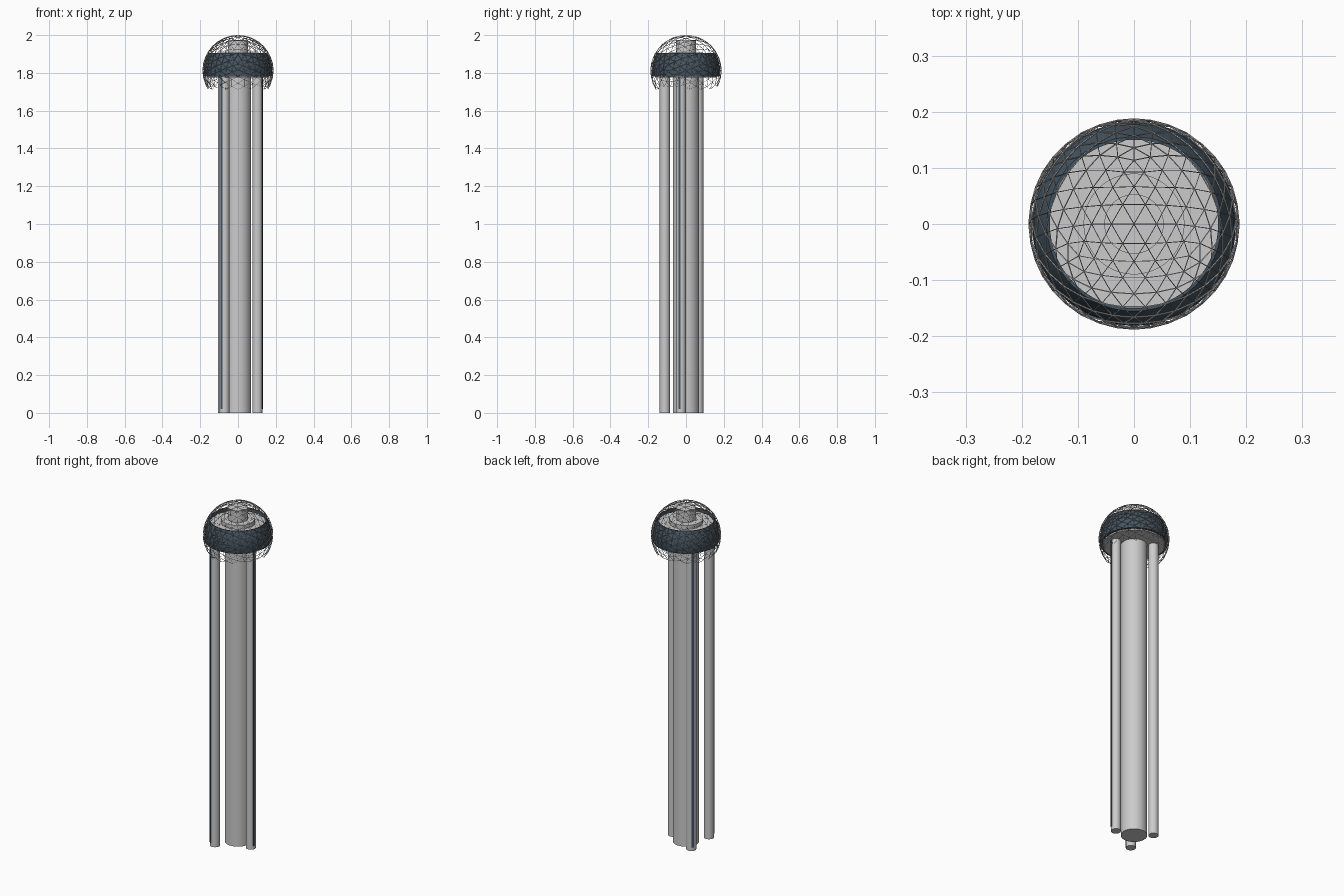
import bpy, bmesh
from math import sin, cos, pi, sqrt, atan2
from mathutils import Vector, Matrix

if "Cube" in bpy.data.objects:
    bpy.data.objects.remove(bpy.data.objects["Cube"])

SPHERE_R, CENTER_Z, CUT_Z = 0.187, 1.812, 1.71


def material(name, color):
    m = bpy.data.materials.new(name)
    m.diffuse_color = color
    m.use_nodes = True
    m.node_tree.nodes["Principled BSDF"].inputs["Base Color"].default_value = m.diffuse_color
    return m


glass = material("dark_glass", (0.06, 0.09, 0.12, 1))
white = material("white_roof", (1, 1, 1, 1))


def mesh_object(name, bm, mat=None, smooth=True):
    bmesh.ops.recalc_face_normals(bm, faces=bm.faces[:])
    me = bpy.data.meshes.new(name)
    bm.to_mesh(me)
    bm.free()
    ob = bpy.data.objects.new(name, me)
    bpy.context.collection.objects.link(ob)
    if mat:
        me.materials.append(mat)
    if smooth:
        bpy.context.view_layer.objects.active = ob
        ob.select_set(True)
        bpy.ops.object.shade_smooth_by_angle()
        ob.select_set(False)
    return ob


def cylinder(name, x, y, r, z0, z1, mat=None, n=48):
    bm = bmesh.new()
    bmesh.ops.create_cone(bm, cap_ends=True, segments=n, radius1=r, radius2=r, depth=z1 - z0,
                          matrix=Matrix.Translation((x, y, (z0 + z1) / 2)))
    return mesh_object(name, bm, mat)


def lathe_ring(name, profile, mat=None, n=64):
    """Revolve a closed (radius, z) profile around the tower axis."""
    bm = bmesh.new()
    rings = [[bm.verts.new((r * cos(2 * pi * i / n), r * sin(2 * pi * i / n), z)) for r, z in profile]
             for i in range(n)]
    k = len(profile)
    for i in range(n):
        a, b = rings[i], rings[(i + 1) % n]
        for j in range(k):
            bm.faces.new((a[j], b[j], b[(j + 1) % k], a[(j + 1) % k]))
    return mesh_object(name, bm, mat)


# Central shaft and three outer shafts, each with a dark glazed strip facing out
cylinder("central_shaft", 0, 0, 0.07, 0, 1.79)
for i, (x, y) in enumerate([(0.103, -0.027), (-0.072, -0.112), (-0.08, 0.065)]):
    cylinder(f"outer_shaft_{i + 1}", x, y, 0.027, 0, 1.79, n=32)
    d = Vector((x, y, 0)).normalized()
    bm = bmesh.new()
    bmesh.ops.create_cube(bm, size=1, matrix=Matrix.Translation(Vector((x, y, 0.9)) + d * 0.025)
                          @ Matrix.Rotation(atan2(y, x), 4, 'Z') @ Matrix.Diagonal((0.006, 0.012, 1.76, 1)))
    mesh_object(f"glazed_strip_{i + 1}", bm, glass, False)

# Observation decks, roof and top drum
cylinder("lower_deck", 0, 0, 0.165, 1.775, 1.79, n=64)
cylinder("roof_deck", 0, 0, 0.156, 1.86, 1.885, n=64)
cylinder("roof_disc", 0, 0, 0.09, 1.885, 1.908, white)
cylinder("top_drum", 0, 0, 0.053, 1.908, 1.975)

# Curved window band following the sphere
outer = [(sqrt(0.181 ** 2 - (z - CENTER_Z) ** 2), z) for z in (1.782, 1.812, 1.843, 1.874, 1.905)]
lathe_ring("window_band", outer + [(0.15, 1.905), (0.15, 1.782)], glass)

# Geodesic lattice: an icosahedron divided six ways, one face up, open below
bm = bmesh.new()
bmesh.ops.create_icosphere(bm, subdivisions=1, radius=1)
bm.faces.ensure_lookup_table()
turn = bm.faces[0].calc_center_median().rotation_difference(Vector((0, 0, 1))).to_matrix()
bmesh.ops.rotate(bm, matrix=turn, verts=bm.verts[:])
top = max(bm.faces, key=lambda f: f.calc_center_median().z)
a, b = top.verts[0].co, top.verts[1].co
bmesh.ops.rotate(bm, matrix=Matrix.Rotation(-atan2(b.y - a.y, b.x - a.x), 3, 'Z'), verts=bm.verts[:])
bmesh.ops.subdivide_edges(bm, edges=bm.edges[:], cuts=5, use_grid_fill=True)
for v in bm.verts:
    v.co = v.co.normalized() * SPHERE_R + Vector((0, 0, CENTER_Z))
bmesh.ops.delete(bm, geom=[f for f in bm.faces if min(v.co.z for v in f.verts) < CUT_Z - 0.004],
                 context='FACES')
lattice = mesh_object("geodesic_lattice", bm, None, False)
wire = lattice.modifiers.new("struts", 'WIREFRAME')
wire.thickness = 0.003
wire.use_even_offset = False
